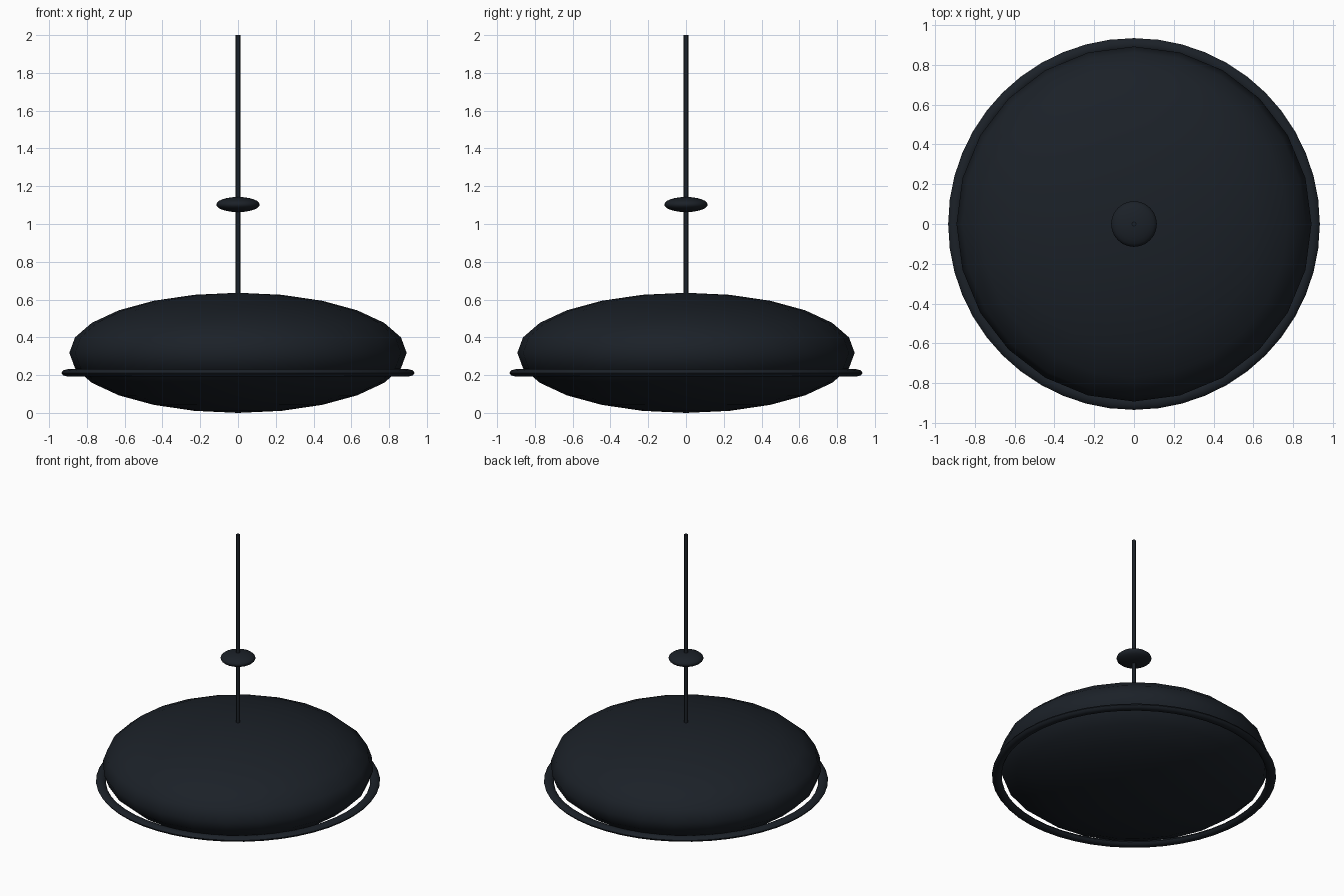
import bpy
import math

if "Cube" in bpy.data.objects:
    bpy.data.objects.remove(bpy.data.objects["Cube"])

metal = bpy.data.materials.new("dark_metal")
metal.diffuse_color = (0.011, 0.015, 0.021, 1.0)
metal.use_nodes = True
metal.node_tree.nodes["Principled BSDF"].inputs["Base Color"].default_value = metal.diffuse_color


def finish(name, angle=60):
    obj = bpy.context.object
    obj.name = name
    obj.data.materials.append(metal)
    bpy.ops.object.transform_apply(location=False, rotation=False, scale=True)
    bpy.ops.object.shade_smooth_by_angle(angle=math.radians(angle))
    return obj


def ellipsoid(name, z, radius, half_height, segments, rings):
    bpy.ops.mesh.primitive_uv_sphere_add(segments=segments, ring_count=rings,
                                         radius=1, location=(0, 0, z))
    bpy.context.object.scale = (radius, radius, half_height)
    return finish(name)


# Flattened main body and the small disc on the stem
ellipsoid("body", 0.318, 0.893, 0.318, 24, 12)
ellipsoid("stem_disc", 1.103, 0.115, 0.04, 24, 12)

# Flattened rim ring around the lower body
bpy.ops.mesh.primitive_torus_add(major_radius=0.903, minor_radius=0.032,
                                 major_segments=48, minor_segments=8,
                                 location=(0, 0, 0.212))
bpy.context.object.scale = (1, 1, 0.6)
finish("rim_ring")

# Thin stem rising from the body
bottom, top = 0.6, 2.0
bpy.ops.mesh.primitive_cylinder_add(vertices=12, radius=0.012, depth=top - bottom,
                                    location=(0, 0, (top + bottom) / 2))
finish("stem")
